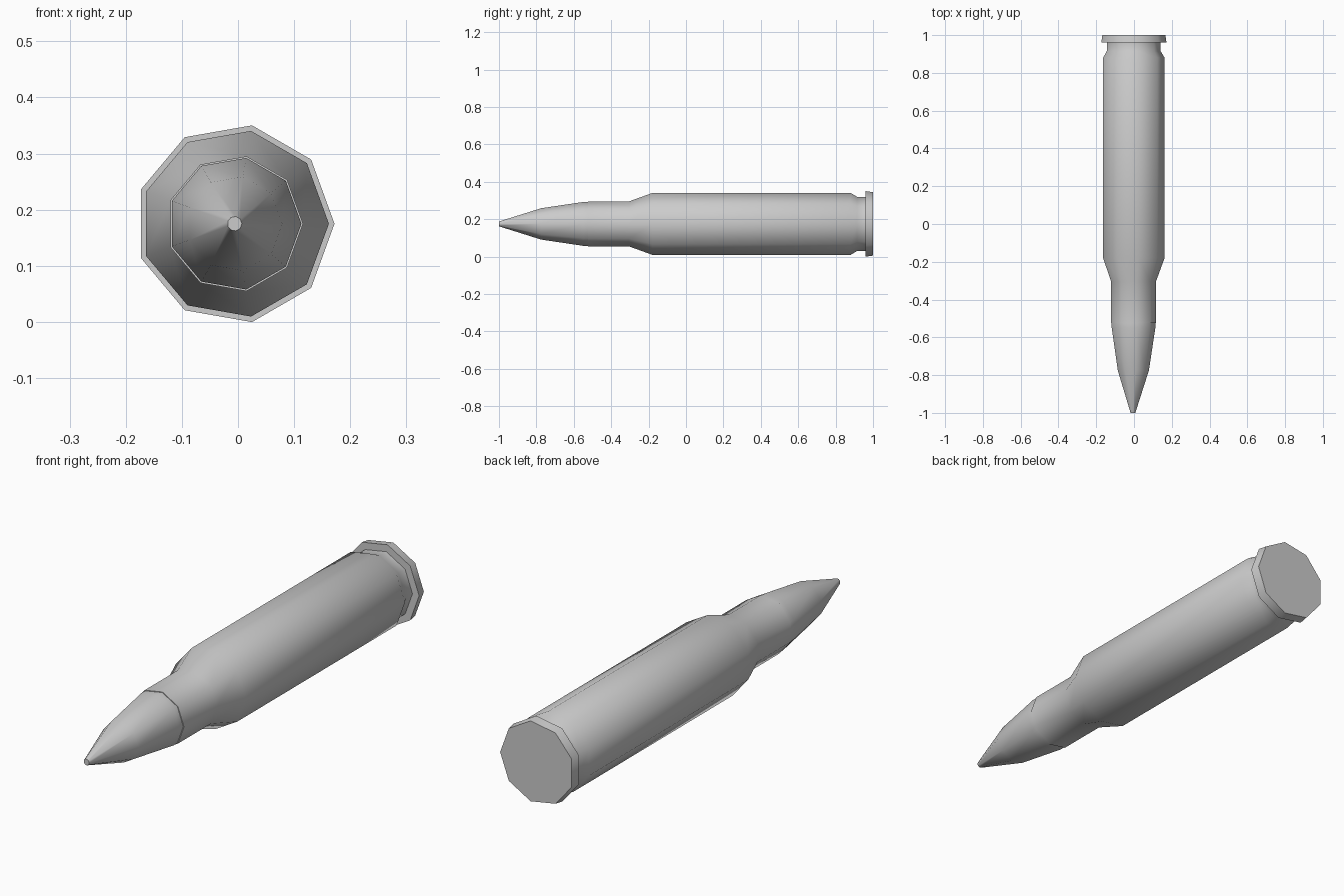
import bpy, bmesh, math

if "Cube" in bpy.data.objects:
    bpy.data.objects.remove(bpy.data.objects["Cube"])

SIDES = 9
CX, CZ = -0.006, 0.175


def lathe(name, profile, cap_start=False, cap_end=False):
    """Revolve (y, radius) points around a y-parallel axis with nine sides."""
    bm = bmesh.new()
    rings = []
    for y, r in profile:
        rings.append([bm.verts.new((CX + r * math.cos(2 * math.pi * i / SIDES), y,
                                    CZ + r * math.sin(2 * math.pi * i / SIDES)))
                      for i in range(SIDES)])
    for a, b in zip(rings, rings[1:]):
        for i in range(SIDES):
            j = (i + 1) % SIDES
            bm.faces.new((a[i], b[i], b[j], a[j]))
    if cap_start:
        bm.faces.new(rings[0])
    if cap_end:
        bm.faces.new(rings[-1][::-1])
    bmesh.ops.recalc_face_normals(bm, faces=bm.faces)
    mesh = bpy.data.meshes.new(name)
    bm.to_mesh(mesh)
    bm.free()
    ob = bpy.data.objects.new(name, mesh)
    bpy.context.collection.objects.link(ob)
    bpy.ops.object.select_all(action='DESELECT')
    ob.select_set(True)
    bpy.context.view_layer.objects.active = ob
    bpy.ops.object.shade_smooth_by_angle(angle=math.radians(45))
    return ob


# Pointed tip, seated just inside the neck
lathe("pointed_tip", [(-1.0, 0.013), (-0.775, 0.085), (-0.55, 0.119), (-0.525, 0.119)],
      cap_start=True)

# Casing: mouth lip, neck, shoulder, body, groove and tapered rim
lathe("casing", [(-0.525, 0.119), (-0.525, 0.122), (-0.305, 0.122), (-0.18, 0.168),
                 (0.88, 0.168), (0.915, 0.147), (0.96, 0.147), (0.96, 0.178),
                 (1.0, 0.172)], cap_end=True)
